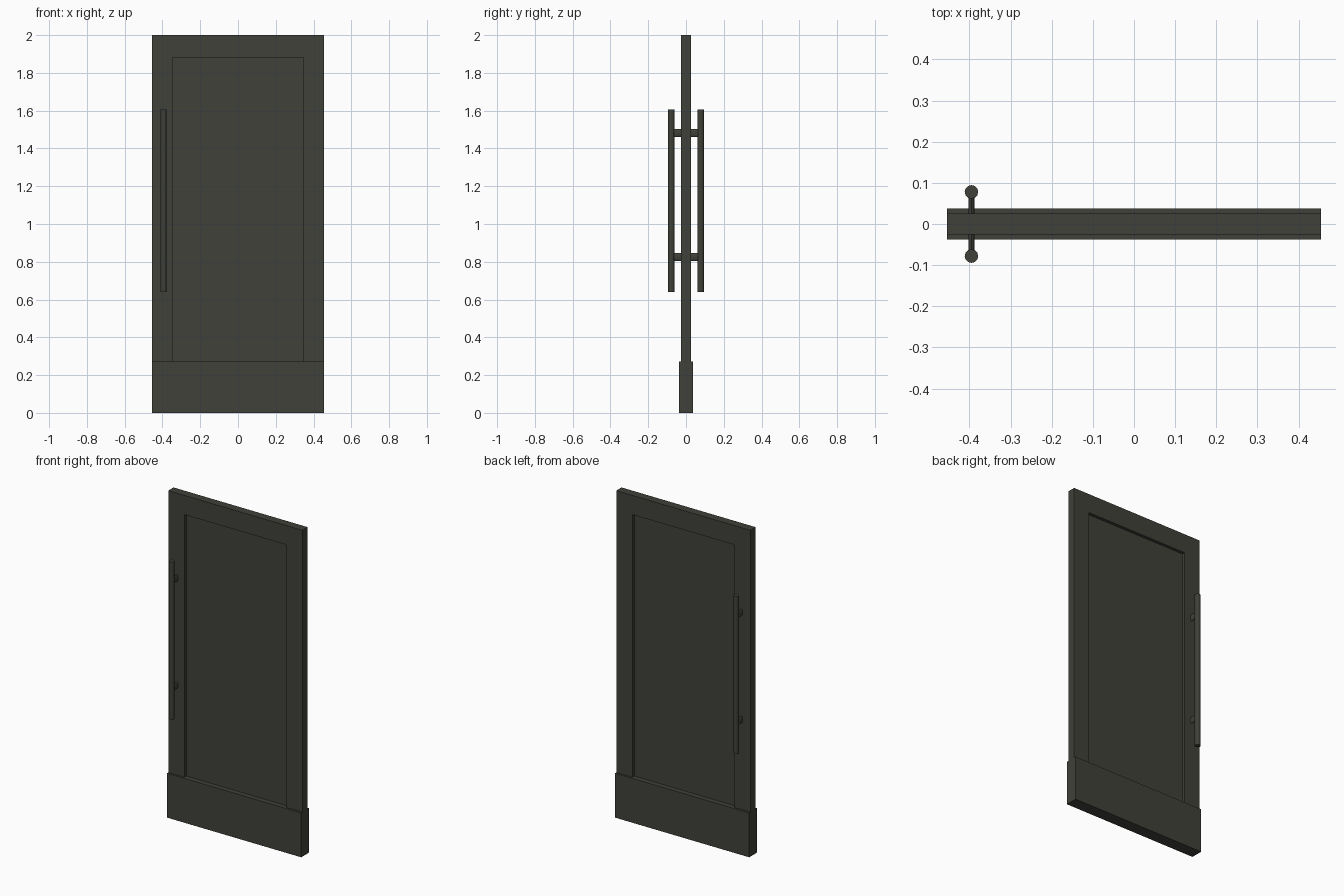
import bpy, bmesh, math
from mathutils import Matrix, Vector

if "Cube" in bpy.data.objects:
    bpy.data.objects.remove(bpy.data.objects["Cube"])

mat = bpy.data.materials.new("dark bronze")
mat.diffuse_color = (0.052, 0.052, 0.042, 1)
mat.use_nodes = True
mat.node_tree.nodes["Principled BSDF"].inputs["Base Color"].default_value = mat.diffuse_color

W, H = 0.455, 2.0             # half width, height
IW, TOP = 0.346, 1.882        # glazing opening half width, top
KICK = 0.272                  # height of the bottom rail


def finish(name, bm):
    bmesh.ops.recalc_face_normals(bm, faces=bm.faces)
    me = bpy.data.meshes.new(name)
    bm.to_mesh(me)
    bm.free()
    ob = bpy.data.objects.new(name, me)
    me.materials.append(mat)
    bpy.context.collection.objects.link(ob)
    return ob


def prism(name, outline, half_depth):
    """Extrude an x-z outline along y, centred on y = 0."""
    bm = bmesh.new()
    face = bm.faces.new([bm.verts.new((x, -half_depth, z)) for x, z in outline])
    out = bmesh.ops.extrude_face_region(bm, geom=[face])
    verts = [v for v in out["geom"] if isinstance(v, bmesh.types.BMVert)]
    bmesh.ops.translate(bm, vec=(0, 2 * half_depth, 0), verts=verts)
    return finish(name, bm)


def rect(w, z0, z1):
    return [(-w, z0), (w, z0), (w, z1), (-w, z1)]


def cylinder(name, matrix, length):
    bm = bmesh.new()
    bmesh.ops.create_cone(bm, cap_ends=True, segments=12, radius1=1, radius2=1,
                          depth=length, matrix=matrix)
    return finish(name, bm)


# Door leaf: upside-down U frame, thin recessed panel, thicker bottom rail
prism("door_frame", [(-W, KICK), (-W, H), (W, H), (W, KICK),
                     (IW, KICK), (IW, TOP), (-IW, TOP), (-IW, KICK)], 0.0255)
prism("recessed_panel", rect(IW, KICK, TOP), 0.006)
prism("bottom_rail", rect(W, 0, KICK), 0.0375)

# Pull handles on both faces, each on two flattened posts
HX = -0.395
for side, s in (("front", -1), ("back", 1)):
    cylinder(side + "_handle_bar",
             Matrix.Translation((HX, s * 0.078, 1.122)) @ Matrix.Diagonal((0.0165, 0.0165, 1, 1)),
             0.966)
    for level, z in (("lower", 0.825), ("upper", 1.482)):
        cylinder(f"{side}_{level}_handle_post",
                 Matrix.Translation((HX, s * 0.0505, z))
                 @ Matrix.Rotation(math.pi / 2, 4, 'X')
                 @ Matrix.Diagonal((0.0075, 0.0215, 1, 1)), 0.055)
